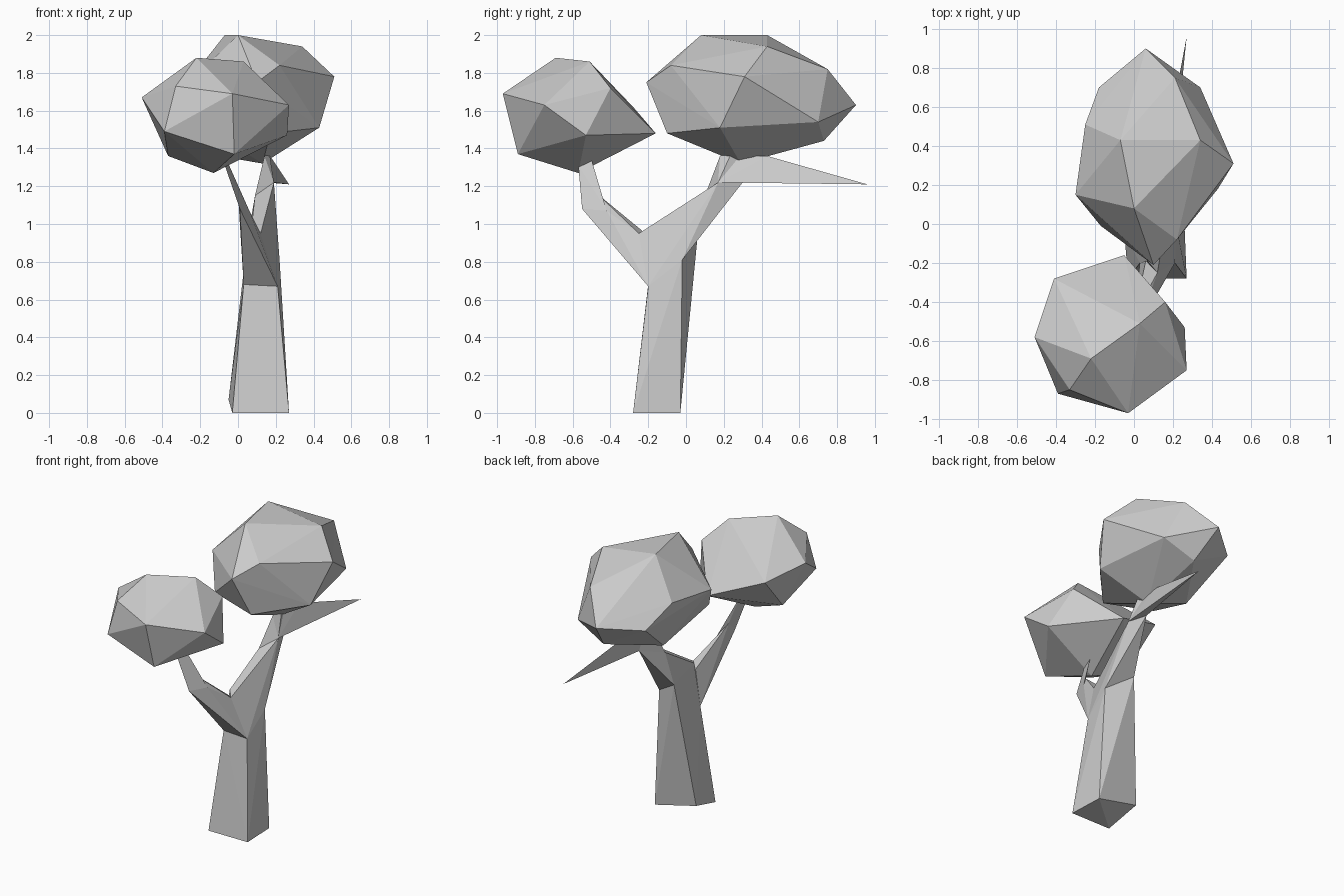
import bpy, bmesh


def hull(name, pts):
    """Faceted solid wrapped around a few corner points."""
    bm = bmesh.new()
    for p in pts:
        bm.verts.new(p)
    res = bmesh.ops.convex_hull(bm, input=bm.verts[:])
    loose = [v for v in bm.verts if not v.link_faces]
    bmesh.ops.delete(bm, geom=loose, context='VERTS')
    bmesh.ops.recalc_face_normals(bm, faces=bm.faces[:])
    me = bpy.data.meshes.new(name)
    bm.to_mesh(me)
    bm.free()
    ob = bpy.data.objects.new(name, me)
    bpy.context.collection.objects.link(ob)
    return ob


# Shared corners where the trunk forks
fork_left, fork_front = (.03, -.20, .68), (.21, -.20, .67)
fork_right, fork_back = (.22, -.02, .81), (.05, .06, .92)
crotch = (.12, -.25, .95)

# Trunk: four-sided, slightly cut away at the back left foot
hull("trunk", [(-.03, -.28, 0), (.27, -.28, 0), (.26, -.03, 0), (-.05, -.04, .07),
               fork_left, fork_front, fork_right, fork_back])

# Front branch, rising into the small crown
elbow = [(.01, -.55, 1.08), (.06, -.42, 1.07), (.0, -.47, 1.16)]
hull("front_branch_lower", [fork_left, fork_front, crotch, (.06, -.19, .93)] + elbow)
hull("front_branch_upper", elbow + [(-.07, -.57, 1.31), (-.06, -.50, 1.34)])

# Back branch, rising into the large crown
shoulder = [(.19, .17, 1.22), (.15, .30, 1.22), (.09, .10, 1.15)]
hull("back_branch_lower", [fork_left, fork_front, fork_right, fork_back, crotch,
                           (.07, -.19, .97)] + shoulder)
hull("back_branch_upper", shoulder + [(.14, .18, 1.36), (.16, .26, 1.42)])

# Pointed twig at the back
hull("twig", [(.19, .17, 1.22), (.15, .30, 1.22), (.14, .18, 1.36),
              (.17, .43, 1.36), (.27, .96, 1.21)])

# Large crown
hull("large_crown", [
    (0, .08, 2.0), (-.07, .43, 2.0), (.34, .43, 1.94), (.51, .31, 1.78),
    (.22, -.08, 1.84), (.10, -.21, 1.75), (.06, .90, 1.63), (.21, .75, 1.82),
    (.34, .70, 1.54), (-.25, .51, 1.74), (-.18, .70, 1.60), (-.30, .15, 1.71),
    (-.17, -.01, 1.51), (.43, .18, 1.51), (.13, .29, 1.32), (.17, -.10, 1.48),
    (.12, .73, 1.44), (-.10, .39, 1.36)])

# Small crown
hull("small_crown", [
    (-.22, -.69, 1.88), (.03, -.51, 1.86), (.16, -.40, 1.72), (-.03, -.97, 1.69),
    (.27, -.75, 1.63), (.26, -.53, 1.47), (-.51, -.58, 1.67), (-.33, -.85, 1.73),
    (-.39, -.87, 1.49), (-.02, -.89, 1.37), (-.37, -.53, 1.36), (-.13, -.57, 1.27),
    (-.05, -.16, 1.48), (-.41, -.28, 1.62)])
